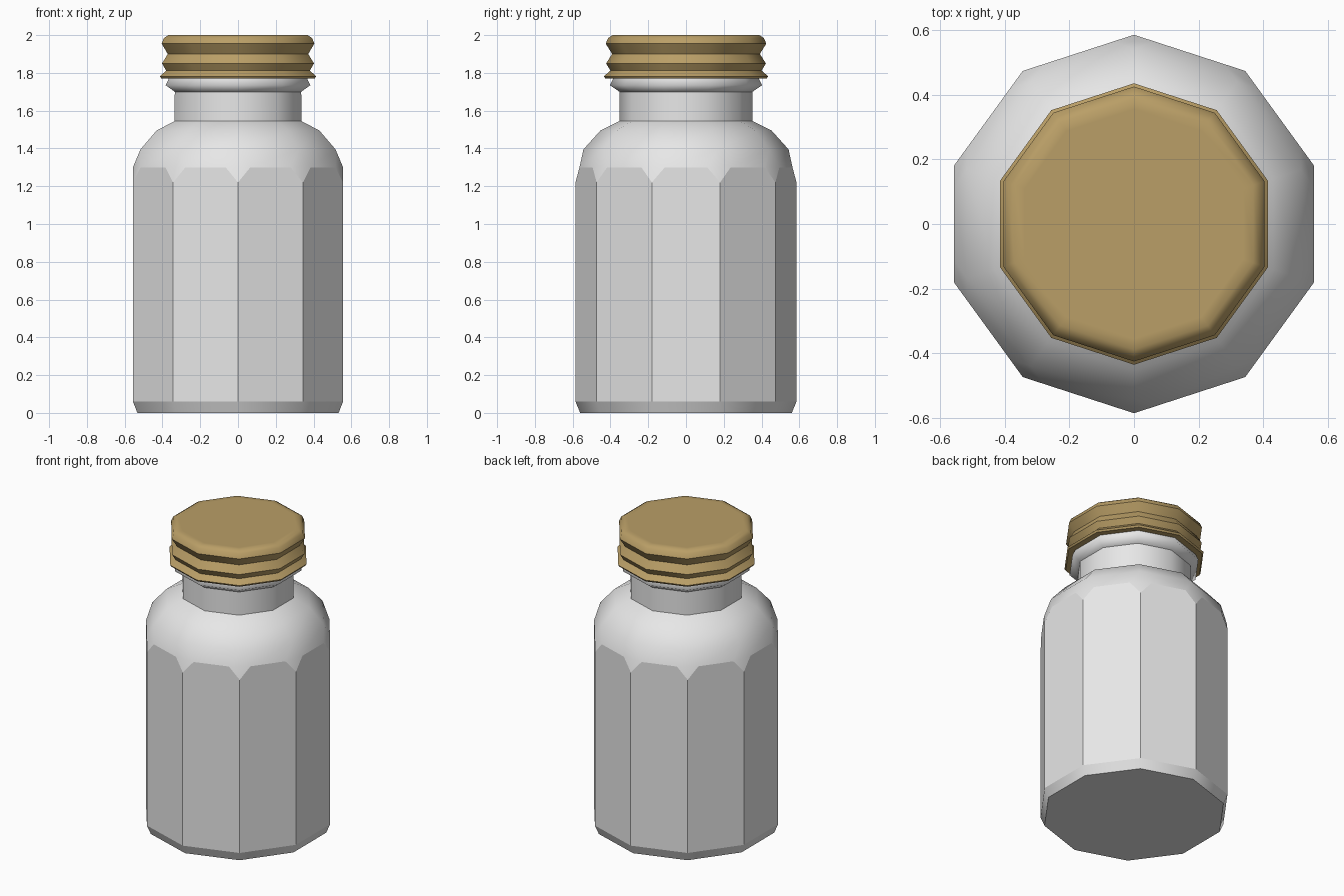
import bpy, bmesh, math

if "Cube" in bpy.data.objects:
    bpy.data.objects.remove(bpy.data.objects["Cube"])

N = 10


def mat(name, col):
    m = bpy.data.materials.new(name)
    m.diffuse_color = (*col, 1)
    m.use_nodes = True
    m.node_tree.nodes["Principled BSDF"].inputs["Base Color"].default_value = m.diffuse_color
    return m


white = mat("white plastic", (0.8, 0.8, 0.8))
tan = mat("tan lid", (0.49, 0.345, 0.135))


def ring(bm, r, z):
    # decagon with one corner pointing to the front
    return [bm.verts.new((r * math.cos(math.pi / 2 + math.tau * i / N),
                          r * math.sin(math.pi / 2 + math.tau * i / N), z)) for i in range(N)]


def bridge(bm, a, b, smooth=True):
    for i in range(N):
        j = (i + 1) % N
        bm.faces.new((a[i], a[j], b[j], b[i])).smooth = smooth


def sharpen(bm, rings):
    for r in rings:
        for i in range(N):
            e = bm.edges.get((r[i], r[(i + 1) % N]))
            if e:
                e.smooth = False


def finish(bm, name, m):
    bmesh.ops.recalc_face_normals(bm, faces=bm.faces[:])
    me = bpy.data.meshes.new(name)
    bm.to_mesh(me)
    bm.free()
    me.materials.append(m)
    ob = bpy.data.objects.new(name, me)
    bpy.context.collection.objects.link(ob)


# bottle: base, flat panels, clipped corners, shoulder, neck and collar
bm = bmesh.new()
base, low, high = ring(bm, 0.56, 0), ring(bm, 0.585, 0.06), ring(bm, 0.585, 1.22)
bm.faces.new(base[::-1])
bridge(bm, base, low)
upper = [ring(bm, r, z) for r, z in [
    (0.543, 1.395), (0.453, 1.495), (0.353, 1.545), (0.352, 1.70),
    (0.403, 1.735), (0.385, 1.77), (0.385, 1.79)]]
cuts = []
for i in range(N):
    c = high[i].co
    pair = []
    for k in (-1, 1):
        p = c.lerp(high[(i + k) % N].co, 0.19)
        p.z = 1.30
        pair.append(bm.verts.new(p))
    cuts.append(pair)
top = upper[0]
for i in range(N):
    j = (i + 1) % N
    panel = bm.faces.new((low[i], low[j], high[j], cuts[j][0], cuts[i][1], high[i]))
    panel.smooth = False
    bm.faces.new((high[i], cuts[i][1], cuts[i][0])).smooth = True
    bm.faces.new((cuts[i][0], cuts[i][1], top[i])).smooth = True
    bm.faces.new((cuts[i][1], cuts[j][0], top[j], top[i])).smooth = True
for a, b in zip(upper, upper[1:]):
    bridge(bm, a, b)
bm.faces.new(upper[-1])
sharpen(bm, [base, upper[2], upper[3]])
finish(bm, "bottle", white)

# ribbed screw lid
bm = bmesh.new()
prof = [(0.36, 1.772), (0.427, 1.77), (0.435, 1.782), (0.400, 1.812), (0.423, 1.85),
        (0.391, 1.90), (0.425, 1.955), (0.412, 1.985), (0.388, 2.0), (0.355, 2.0)]
rings = [ring(bm, r, z) for r, z in prof]
for a, b in zip(rings, rings[1:]):
    bridge(bm, a, b)
bm.faces.new(rings[0][::-1])
bm.faces.new(rings[-1]).smooth = True
sharpen(bm, rings[:7])
finish(bm, "lid", tan)
